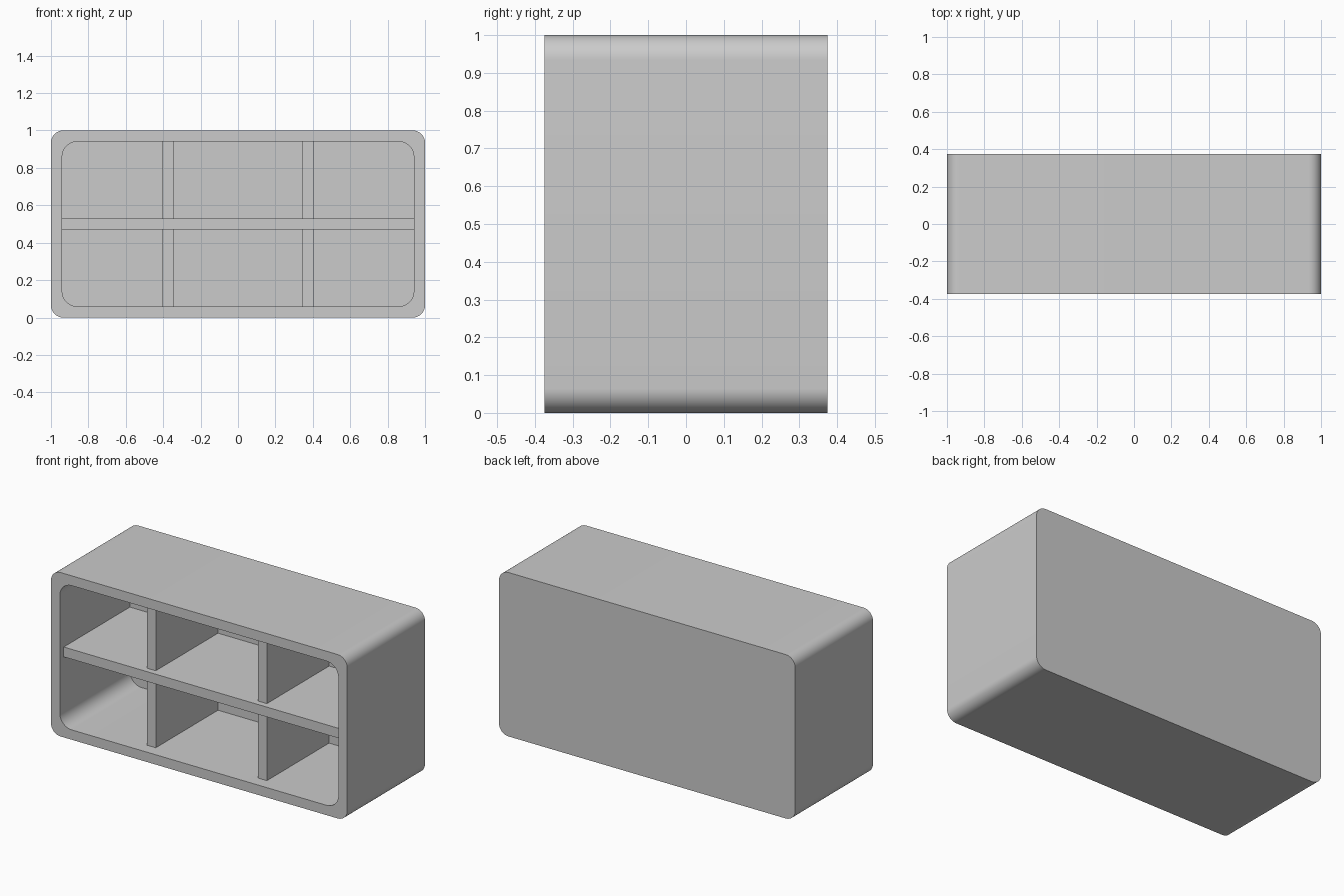
import bpy, bmesh, math

if "Cube" in bpy.data.objects:
    bpy.data.objects.remove(bpy.data.objects["Cube"], do_unlink=True)

FRONT, BACK, INNER_BACK = -0.375, 0.375, 0.3
WALL, SEGMENTS = 0.06, 12

grey = bpy.data.materials.new("plain grey")
grey.use_nodes = True
colour = (0.6, 0.6, 0.6, 1)
grey.diffuse_color = colour
grey.node_tree.nodes["Principled BSDF"].inputs["Base Color"].default_value = colour


def finish(name, bm):
    bmesh.ops.recalc_face_normals(bm, faces=bm.faces)
    mesh = bpy.data.meshes.new(name)
    bm.to_mesh(mesh)
    bm.free()
    mesh.materials.append(grey)
    obj = bpy.data.objects.new(name, mesh)
    bpy.context.collection.objects.link(obj)
    return obj


def rounded_ring(bm, inset, radius, y):
    """Loop of vertices around a rounded rectangle at depth y."""
    w, h = 1 - inset - radius, 0.5 - inset - radius
    ring = []
    for quarter, (sx, sz) in enumerate([(1, 1), (-1, 1), (-1, -1), (1, -1)]):
        for i in range(SEGMENTS + 1):
            a = math.pi / 2 * (quarter + i / SEGMENTS)
            ring.append(bm.verts.new((sx * w + radius * math.cos(a), y,
                                      0.5 + sz * h + radius * math.sin(a))))
    return ring


def box(name, x0, x1, y0, y1, z0, z1):
    bm = bmesh.new()
    bmesh.ops.create_cube(bm, size=1)
    for v in bm.verts:
        v.co = ((x0 + x1) / 2 + v.co.x * (x1 - x0),
                (y0 + y1) / 2 + v.co.y * (y1 - y0),
                (z0 + z1) / 2 + v.co.z * (z1 - z0))
    return finish(name, bm)


# Hollow rounded cabinet: back, outside, front rim, inside, inner back
bm = bmesh.new()
rings = [rounded_ring(bm, 0, 0.065, BACK), rounded_ring(bm, 0, 0.065, FRONT),
         rounded_ring(bm, WALL, 0.08, FRONT), rounded_ring(bm, WALL, 0.08, INNER_BACK)]
for a, b in zip(rings, rings[1:]):
    for i in range(len(a)):
        j = (i + 1) % len(a)
        bm.faces.new((a[i], a[j], b[j], b[i]))
bm.faces.new(rings[0])
bm.faces.new(rings[-1])
cabinet = finish("cabinet_shell", bm)
bpy.ops.object.select_all(action='DESELECT')
cabinet.select_set(True)
bpy.context.view_layer.objects.active = cabinet
bpy.ops.object.shade_smooth_by_angle(angle=math.radians(30))

# Middle shelf, slightly recessed
half = WALL / 2
box("shelf", WALL - 1, 1 - WALL, FRONT + 0.0375, INNER_BACK, 0.5 - half, 0.5 + half)

# Upright dividers, set further back than the shelf
for side, x in (("right", -0.375), ("left", 0.375)):
    for level, z0, z1 in (("lower", WALL, 0.5 - half), ("upper", 0.5 + half, 1 - WALL)):
        box(f"{level}_{side}_divider", x - half, x + half,
            FRONT + 0.075, INNER_BACK, z0, z1)
